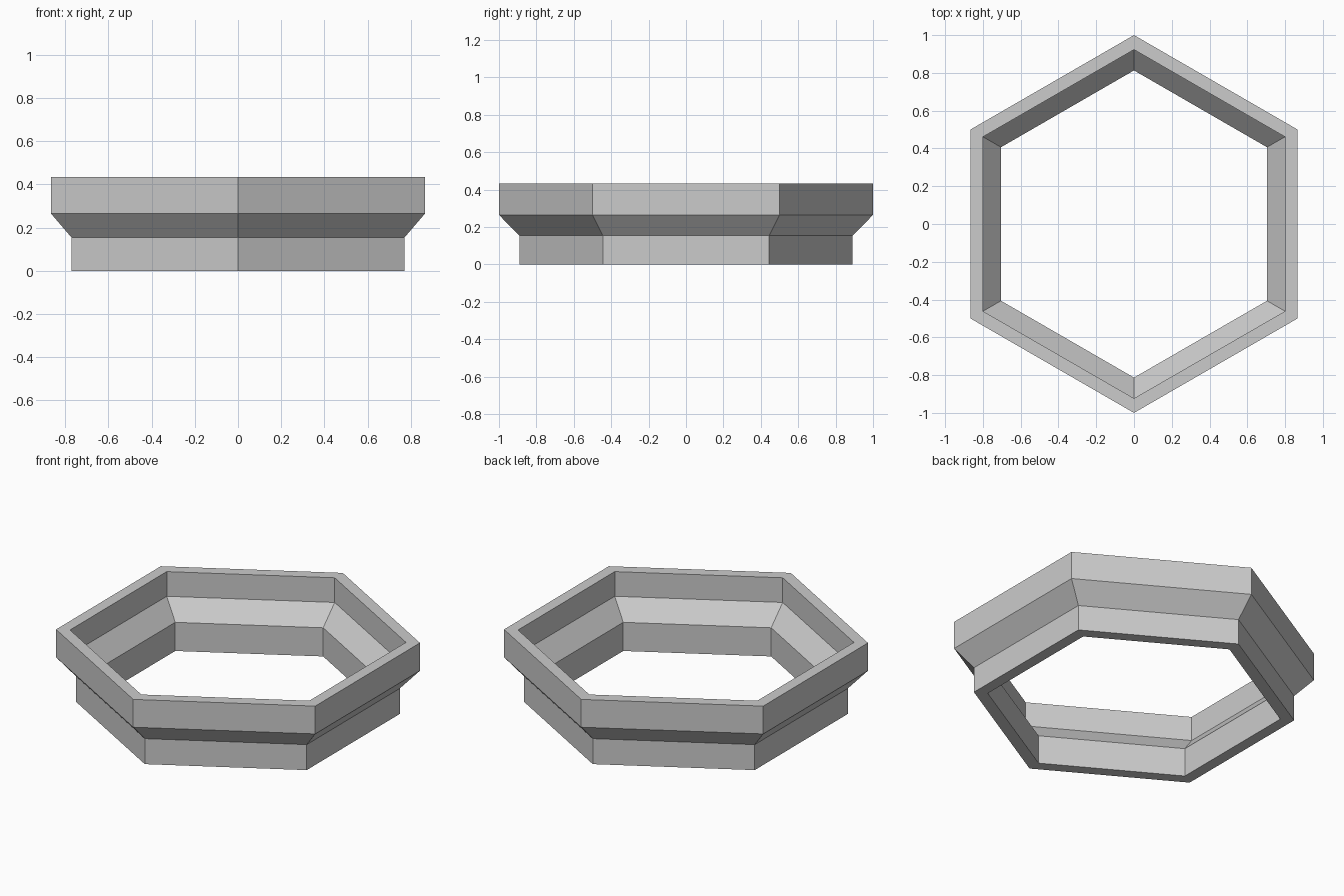
import bpy
import bmesh
from math import cos, sin, tau

SIDES = 6

cube = bpy.data.objects.get("Cube")
if cube:
    bpy.data.objects.remove(cube, do_unlink=True)

# Single plain grey
grey = bpy.data.materials.new("plain grey")
grey.use_nodes = True
colour = (0.6, 0.6, 0.6, 1)
grey.diffuse_color = colour
grey.node_tree.nodes["Principled BSDF"].inputs["Base Color"].default_value = colour

# Closed wall section as (corner radius, height): outside upward, inside downward
section = [(0.89, 0), (0.89, 0.154), (1, 0.265), (1, 0.433),
           (0.923, 0.433), (0.923, 0.284), (0.813, 0.173), (0.813, 0)]


def sweep_ring(name, profile, sides, material):
    """Sweep a closed section round z, with corners on the y axis."""
    bm = bmesh.new()
    rings = []
    for i in range(sides):
        a = tau * (i / sides + 0.25)
        rings.append([bm.verts.new((r * cos(a), r * sin(a), z)) for r, z in profile])
    n = len(profile)
    for i in range(sides):
        here, after = rings[i], rings[(i + 1) % sides]
        for j in range(n):
            k = (j + 1) % n
            bm.faces.new((here[j], after[j], after[k], here[k]))
    bmesh.ops.recalc_face_normals(bm, faces=bm.faces)
    mesh = bpy.data.meshes.new(name)
    bm.to_mesh(mesh)
    bm.free()
    mesh.materials.append(material)
    obj = bpy.data.objects.new(name, mesh)
    bpy.context.collection.objects.link(obj)
    return obj


# Stepped hexagonal frame, open through the middle
sweep_ring("hexagonal_stepped_ring", section, SIDES, grey)
